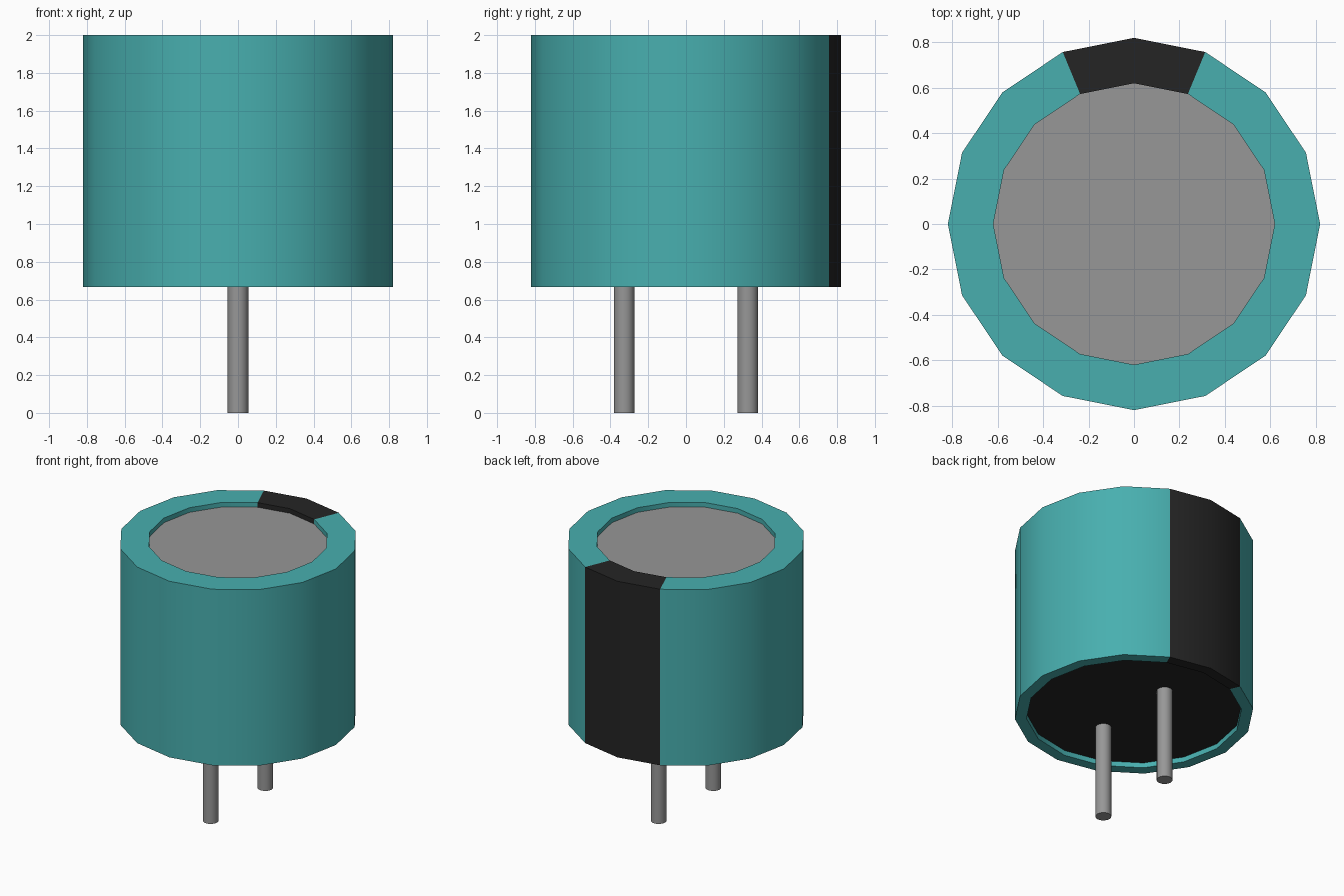
import bpy, bmesh, math

if "Cube" in bpy.data.objects:
    bpy.data.objects.remove(bpy.data.objects["Cube"], do_unlink=True)


def material(name, rgb):
    m = bpy.data.materials.new(name)
    m.use_nodes = True
    m.diffuse_color = (*rgb, 1)
    m.node_tree.nodes["Principled BSDF"].inputs["Base Color"].default_value = (*rgb, 1)
    return m


TEAL = material("teal sleeve", (0.065, 0.43, 0.43))
BLACK = material("black", (0.018, 0.018, 0.018))
GREY = material("grey metal", (0.31, 0.31, 0.31))

SIDES = 16
BOTTOM, TOP = 0.667, 2.0
CAP_Z, PLUG_Z = 1.965, 0.705


def finish(name, bm, mats):
    mesh = bpy.data.meshes.new(name)
    bm.normal_update()
    bm.to_mesh(mesh)
    bm.free()
    obj = bpy.data.objects.new(name, mesh)
    bpy.context.collection.objects.link(obj)
    for m in mats:
        mesh.materials.append(m)
    bpy.ops.object.select_all(action='DESELECT')
    obj.select_set(True)
    bpy.context.view_layer.objects.active = obj
    bpy.ops.object.shade_smooth_by_angle(angle=math.radians(35))
    return obj


def disc(name, radius, z, mat, up):
    bm = bmesh.new()
    bmesh.ops.create_circle(bm, cap_ends=True, segments=SIDES, radius=radius)
    bmesh.ops.translate(bm, verts=bm.verts, vec=(0, 0, z))
    bm.normal_update()
    for f in bm.faces:
        if (f.normal.z > 0) != up:
            f.normal_flip()
    return finish(name, bm, [mat])


# Sleeve: lathed wall with rolled-in rims, and a black stripe down the back
profile = [(0.62, CAP_Z), (0.62, TOP), (0.82, TOP),
           (0.82, BOTTOM), (0.74, BOTTOM), (0.74, PLUG_Z)]
bm = bmesh.new()
rings = [[bm.verts.new((r * math.cos(2 * math.pi * i / SIDES),
                        r * math.sin(2 * math.pi * i / SIDES), z))
          for i in range(SIDES)] for r, z in profile]
for a, b in zip(rings, rings[1:]):
    for i in range(SIDES):
        j = (i + 1) % SIDES
        f = bm.faces.new((a[i], b[i], b[j], a[j]))
        # the two segments either side of +y carry the stripe
        f.material_index = 1 if i in (SIDES // 4 - 1, SIDES // 4) else 0
finish("sleeve", bm, [TEAL, BLACK])

# Sunken end faces
disc("top_cap", 0.62, CAP_Z, GREY, True)
disc("bottom_plug", 0.74, PLUG_Z, BLACK, False)

# Two leads
for name, y in (("front_lead", -0.327), ("back_lead", 0.327)):
    bm = bmesh.new()
    bmesh.ops.create_cone(bm, cap_ends=True, segments=16,
                          radius1=0.055, radius2=0.055, depth=PLUG_Z)
    bmesh.ops.translate(bm, verts=bm.verts, vec=(0, y, PLUG_Z / 2))
    finish(name, bm, [GREY])
